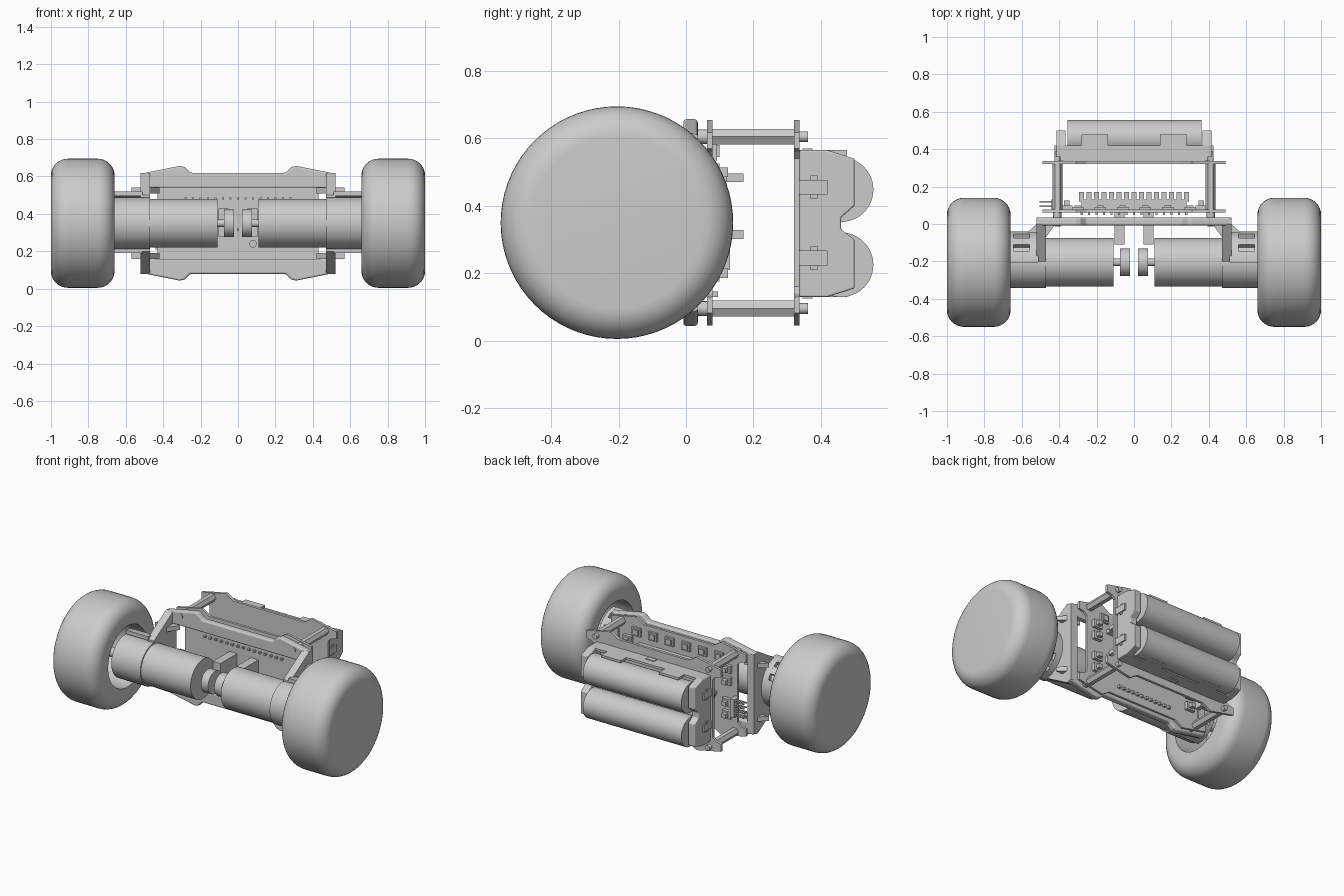
import bpy, bmesh
from math import sin, cos, pi, radians
from mathutils import Matrix, Vector

old = bpy.data.objects.get("Cube")
if old:
    bpy.data.objects.remove(old, do_unlink=True)

grey = bpy.data.materials.new("plain grey")
grey.use_nodes = True
grey.diffuse_color = (0.6, 0.6, 0.6, 1)
grey.node_tree.nodes["Principled BSDF"].inputs["Base Color"].default_value = (0.6, 0.6, 0.6, 1)

AXLE_Y, AXLE_Z = -0.205, 0.35


def finish(name, bm, smooth=False, bevel=0):
    bmesh.ops.recalc_face_normals(bm, faces=bm.faces)
    mesh = bpy.data.meshes.new(name)
    bm.to_mesh(mesh)
    bm.free()
    mesh.materials.append(grey)
    ob = bpy.data.objects.new(name, mesh)
    bpy.context.collection.objects.link(ob)
    if bevel:
        mod = ob.modifiers.new("Bevel", "BEVEL")
        mod.width, mod.segments = bevel, 3
    if smooth:
        bpy.ops.object.select_all(action="DESELECT")
        ob.select_set(True)
        bpy.context.view_layer.objects.active = ob
        bpy.ops.object.shade_smooth_by_angle(angle=radians(35))
    return ob


def add_box(bm, x, y, z):
    lo, hi = Vector((x[0], y[0], z[0])), Vector((x[1], y[1], z[1]))
    size = Matrix.Diagonal((*(hi - lo), 1))
    bmesh.ops.create_cube(bm, size=1, matrix=Matrix.Translation((lo + hi) / 2) @ size)


def box(name, x, y, z, bevel=0):
    bm = bmesh.new()
    add_box(bm, [min(x), max(x)], y, z)
    return finish(name, bm, bevel=bevel)


def prism(name, points, axis, start, end, bevel=0):
    """Extrude an outline along x (points are y, z) or y (points are x, z)."""
    bm = bmesh.new()
    place = (lambda p, d: (d, p[0], p[1])) if axis == "x" else (lambda p, d: (p[0], d, p[1]))
    face = bm.faces.new([bm.verts.new(place(p, start)) for p in points])
    new = bmesh.ops.extrude_face_region(bm, geom=[face])["geom"]
    shift = Vector(place((0, 0), end - start))
    bmesh.ops.translate(bm, vec=shift, verts=[v for v in new if isinstance(v, bmesh.types.BMVert)])
    return finish(name, bm, bevel=bevel)


def rod(name, axis, centre, radius, start, end, sides=48):
    """Cylinder along x (centre is y, z) or y (centre is x, z)."""
    ring = [(centre[0] + radius * cos(2 * pi * i / sides),
             centre[1] + radius * sin(2 * pi * i / sides)) for i in range(sides)]
    ob = prism(name, ring, axis, start, end)
    if sides > 8:
        for f in ob.data.polygons:
            f.use_smooth = len(f.vertices) == 4
    return ob


def lathe(name, profile, side):
    """Turn (x, radius) points about the axle."""
    bm = bmesh.new()
    verts = [bm.verts.new((side * x, AXLE_Y, AXLE_Z + r)) for x, r in profile]
    edges = [bm.edges.new(pair) for pair in zip(verts, verts[1:])]
    bmesh.ops.spin(bm, geom=verts + edges, cent=(0, AXLE_Y, AXLE_Z), axis=(1, 0, 0),
                   angle=2 * pi, steps=72)
    bmesh.ops.remove_doubles(bm, verts=bm.verts, dist=0.0005)
    return finish(name, bm, smooth=True)


def add_arc(bm, a0, a1, x0, x1, r0=0.14, r1=0.165):
    """Curved strip of the motor sleeve, angles measured from +y."""
    steps = max(2, int((a1 - a0) / 6))
    angles = [radians(a0 + (a1 - a0) * i / steps) for i in range(steps + 1)]
    outline = [(r1, a) for a in angles] + [(r0, a) for a in reversed(angles)]
    rings = [[bm.verts.new((x, AXLE_Y + r * cos(a), AXLE_Z + 0.005 + r * sin(a)))
              for r, a in outline] for x in (x0, x1)]
    n = len(outline)
    for i in range(n):
        j = (i + 1) % n
        bm.faces.new((rings[0][i], rings[0][j], rings[1][j], rings[1][i]))
    for ring in rings:
        for i in range(steps):
            bm.faces.new((ring[i], ring[i + 1], ring[n - 2 - i], ring[n - 1 - i]))


# Tyre section with rounded shoulders and a hollow inner side
def corner(cx, cr, rad, a0, a1):
    return [(cx + rad * cos(radians(a0 + (a1 - a0) * i / 8)),
             cr + rad * sin(radians(a0 + (a1 - a0) * i / 8))) for i in range(9)]


tyre = [(0.9, 0), (0.9, 0.2), (0.66, 0.2)] + corner(0.75, 0.255, 0.09, 180, 90) \
    + corner(0.91, 0.255, 0.09, 90, 0) + [(1.0, 0)]

for s, tag in ((1, "left"), (-1, "right")):
    # Drive train
    lathe(tag + "_wheel", tyre, s)
    axle = (AXLE_Y, AXLE_Z)
    rod(tag + "_motor", "x", axle, 0.13, s * 0.11, s * 0.48)
    rod(tag + "_gearbox", "x", axle, 0.138, s * 0.47, s * 0.68)
    rod(tag + "_axle", "x", axle, 0.03, s * 0.68, s * 0.91, 24)
    rod(tag + "_motor_shaft", "x", axle, 0.02, s * 0.06, s * 0.12, 16)
    rod(tag + "_encoder_disc", "x", axle, 0.074, s * 0.022, s * 0.075)
    box(tag + "_encoder_tab", (s * 0.05, s * 0.105), (-0.11, 0.065), (0.28, 0.43))

    # Side wall and slotted motor sleeve
    wall = [(0.035, 0.61), (0, 0.62), (-0.2, 0.5), (-0.2, 0.2), (0, 0.08), (0.035, 0.09)]
    prism(tag + "_side_wall", wall, "x", s * 0.47, s * 0.52)
    bm = bmesh.new()
    add_arc(bm, -90, 90, s * 0.51, s * 0.56)
    add_arc(bm, -90, 90, s * 0.645, s * 0.67)
    for a0, a1 in ((-90, -68), (-55, -38), (-24, 24), (38, 55), (68, 90)):
        add_arc(bm, a0, a1, s * 0.56, s * 0.645)
    finish(tag + "_motor_sleeve", bm, smooth=True)

    # Gussets on both faces of the wall
    for z in (0.51, 0.16):
        for name, x, tip, depth in (("inner", 0.47, 0.42, -0.07), ("outer", 0.52, 0.57, -0.045)):
            bm = bmesh.new()
            corners = ((x, 0), (tip, 0), (x, depth)) if name == "inner" \
                else ((x, 0), (tip, depth), (x, depth))
            base = [[bm.verts.new((s * px, py, z + h)) for px, py in corners] for h in (0, 0.03)]
            for ring in base:
                bm.faces.new(ring)
            for i in range(3):
                j = (i + 1) % 3
                bm.faces.new((base[0][i], base[0][j], base[1][j], base[1][i]))
            finish(tag + "_" + name + "_gusset", bm)

# Frame rails: the upper one is mirrored to make the lower one
half = [(0.52, 0.54), (0.52, 0.615), (0.31, 0.657), (0.285, 0.65), (0.255, 0.62)]
rail = half + [(-x, z) for x, z in reversed(half)]
prism("upper_frame_rail", rail, "y", -0.008, 0.035, 0.01)
prism("lower_frame_rail", [(x, 0.7 - z) for x, z in rail], "y", -0.008, 0.035, 0.01)

# Two circuit boards with wide corner ears
quarter = [(0.43, 0.54), (0.45, 0.56), (0.49, 0.57), (0.49, 0.618), (0.31, 0.655), (0.255, 0.62)]
upper = quarter + [(-x, z) for x, z in reversed(quarter)]
board = upper + [(-x, 0.7 - z) for x, z in upper]
prism("main_board", board, "y", 0.062, 0.078)
prism("battery_board", board, "y", 0.32, 0.337)

# Standoffs, bolts and nuts at the four corners
for x in (-0.41, 0.41):
    for z in (0.095, 0.605):
        rod("standoff", "y", (x, z), 0.027, 0.078, 0.32, 6)
        rod("bolt", "y", (x, z), 0.016, -0.014, 0.362, 16)
        rod("frame_spacer", "y", (x, z), 0.022, 0.03, 0.065, 16)
rod("board_button", "y", (0.08, 0.24), 0.02, 0.052, 0.064, 24)

# Header strips, with one block per contact and pin tips in front
bm, pins = bmesh.new(), bmesh.new()
for z in (0.483, 0.315):
    add_box(bm, (-0.28, 0.28), (0.078, 0.13), (z - 0.012, z + 0.012))
    for i in range(15):
        x = -0.28 + i * 0.04
        add_box(bm, (x - 0.014, x + 0.014), (0.12, 0.17), (z - 0.013, z + 0.013))
        add_box(pins, (x - 0.006, x + 0.006), (0.047, 0.064), (z - 0.006, z + 0.006))
finish("header_strips", bm)
finish("header_pin_tips", pins)

# Small plugs along the board edges and side connectors
bm = bmesh.new()
for i in range(6):
    x = -0.3 + i * 0.12
    add_box(bm, (x - 0.03, x + 0.03), (0.078, 0.092), (0.535, 0.59))
    add_box(bm, (x - 0.018, x + 0.018), (0.09, 0.1), (0.545, 0.58))
for x in (-0.36, 0.36):
    for z in (0.2, 0.28, 0.42, 0.5):
        add_box(bm, (x - 0.03, x + 0.03), (0.078, 0.1), (z - 0.025, z + 0.025))
        add_box(bm, (x - 0.015, x + 0.015), (0.098, 0.125), (z - 0.014, z + 0.014))
for i in range(12):
    x = -0.2 + i * 0.035
    add_box(bm, (x - 0.008, x + 0.008), (0.076, 0.095), (0.13, 0.146))
finish("board_components", bm)

# Angled pins leaving the right edge of the main board
bm = bmesh.new()
for z in (0.22, 0.25, 0.28, 0.31):
    for y in (0.09, 0.115):
        add_box(bm, (-0.505, -0.42), (y, y + 0.008), (z, z + 0.008))
add_box(bm, (-0.44, -0.41), (0.078, 0.13), (0.21, 0.33))
finish("side_pins", bm)

# Battery holder: tray, side lips with clips, and end plates
box("holder_floor", (-0.38, 0.38), (0.337, 0.365), (0.135, 0.56))
for z0, z1 in ((0.13, 0.145), (0.55, 0.565)):
    box("holder_lip", (-0.38, 0.38), (0.337, 0.42), (z0, z1))
    for x in (-0.21, 0.21):
        box("holder_clip", (x - 0.07, x + 0.07), (0.41, 0.478), (z0, z1))
    box("holder_latch", (-0.03, 0.03), (0.345, 0.375), (z0 - 0.005, z1 + 0.005))
end = [(0.337, 0.13), (0.42, 0.13), (0.5, 0.155), (0.5, 0.3), (0.46, 0.33),
       (0.46, 0.365), (0.5, 0.4), (0.5, 0.54), (0.42, 0.565), (0.337, 0.565)]
for s in (1, -1):
    prism("holder_end", end, "x", s * 0.365, s * 0.415, 0.005)
    for z in (0.245, 0.455):
        box("holder_contact", (s * 0.41, s * 0.425), (0.337, 0.42), (z - 0.022, z + 0.022))
        box("contact_bar", (s * 0.41, s * 0.42), (0.37, 0.39), (z - 0.035, z + 0.035))

# Two round cells
for z in (0.225, 0.448):
    rod("battery_cell", "x", (0.46, z), 0.096, -0.355, 0.36)
